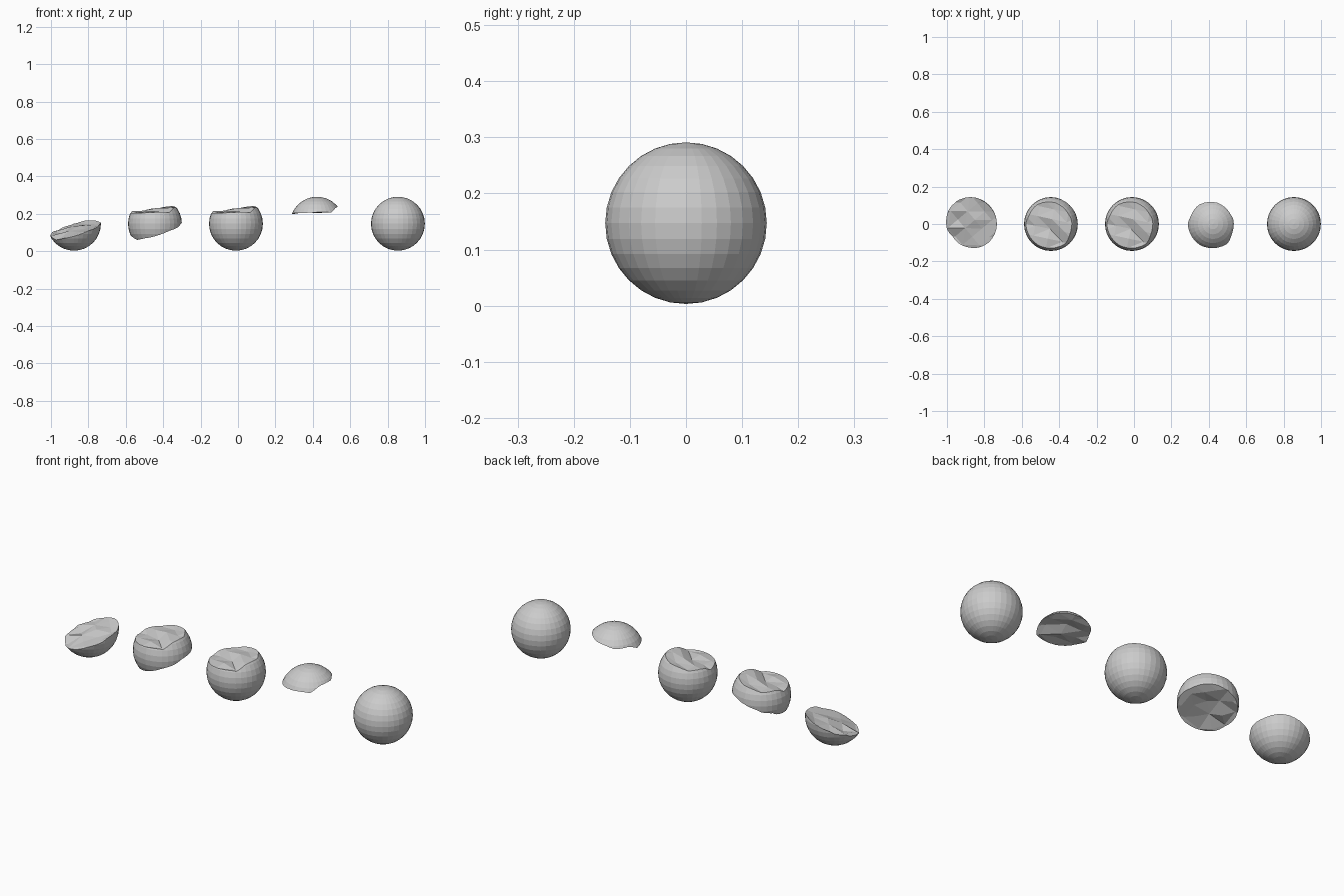
import bpy, bmesh, random
from math import radians
from mathutils import Matrix

if "Cube" in bpy.data.objects:
    bpy.data.objects.remove(bpy.data.objects["Cube"])

R, CZ, STEP = 0.144, 0.147, 0.433


def link(name, bm):
    me = bpy.data.meshes.new(name)
    bm.to_mesh(me)
    bm.free()
    ob = bpy.data.objects.new(name, me)
    bpy.context.collection.objects.link(ob)
    return ob


def ball(name, x):
    bm = bmesh.new()
    bmesh.ops.create_uvsphere(bm, u_segments=32, v_segments=16, radius=R,
                              matrix=Matrix.Translation((x, 0, CZ)))
    return link(name, bm)


def rough_block(x, base, sx, sy, angle, cells, rough, seed):
    """Solid lying above a tilted, jagged break surface."""
    rnd = random.Random(seed)
    bm = bmesh.new()
    bmesh.ops.create_grid(bm, x_segments=cells[0], y_segments=cells[1], size=0.24,
                          matrix=Matrix.Rotation(radians(angle), 4, 'Z'))
    for v in bm.verts:
        v.co.z = base + sx * v.co.x + sy * v.co.y + rnd.uniform(-rough, rough)
        v.co.x += x
    bmesh.ops.triangulate(bm, faces=bm.faces[:])
    ext = bmesh.ops.extrude_face_region(bm, geom=bm.faces[:], use_keep_orig=True)
    for v in ext["geom"]:
        if isinstance(v, bmesh.types.BMVert):
            v.co.z = 0.6
    bmesh.ops.recalc_face_normals(bm, faces=bm.faces[:])
    ob = link("break_cutter", bm)
    ob.hide_render = True
    return ob


def upper(x):
    return rough_block(x, 0.218, 0.12, 0.11, -12, (6, 9), 0.011, 4)


def lower(x):
    return rough_block(x, 0.113, 0.28, 0.30, 40, (7, 8), 0.012, 9)


def cut(ob, cutter, op):
    """Apply a boolean and discard the cutter."""
    m = ob.modifiers.new("break", 'BOOLEAN')
    m.object, m.operation, m.solver = cutter, op, 'EXACT'
    dg = bpy.context.evaluated_depsgraph_get()
    me = bpy.data.meshes.new_from_object(ob.evaluated_get(dg))
    ob.modifiers.clear()
    ob.data = me
    bpy.data.objects.remove(cutter)


xs = [0.855 - STEP * i for i in range(5)]

# Whole ball
ball("whole_ball", xs[0])

# Cap broken off the top
cap = ball("top_cap", xs[1])
cut(cap, upper(xs[1]), 'INTERSECT')

# Ball without its cap
body = ball("capless_ball", xs[2])
cut(body, upper(xs[2]), 'DIFFERENCE')

# Middle slice
mid = ball("middle_slice", xs[3])
cut(mid, upper(xs[3]), 'DIFFERENCE')
cut(mid, lower(xs[3]), 'INTERSECT')

# Bottom chunk
base = ball("bottom_chunk", xs[4])
cut(base, lower(xs[4]), 'DIFFERENCE')
